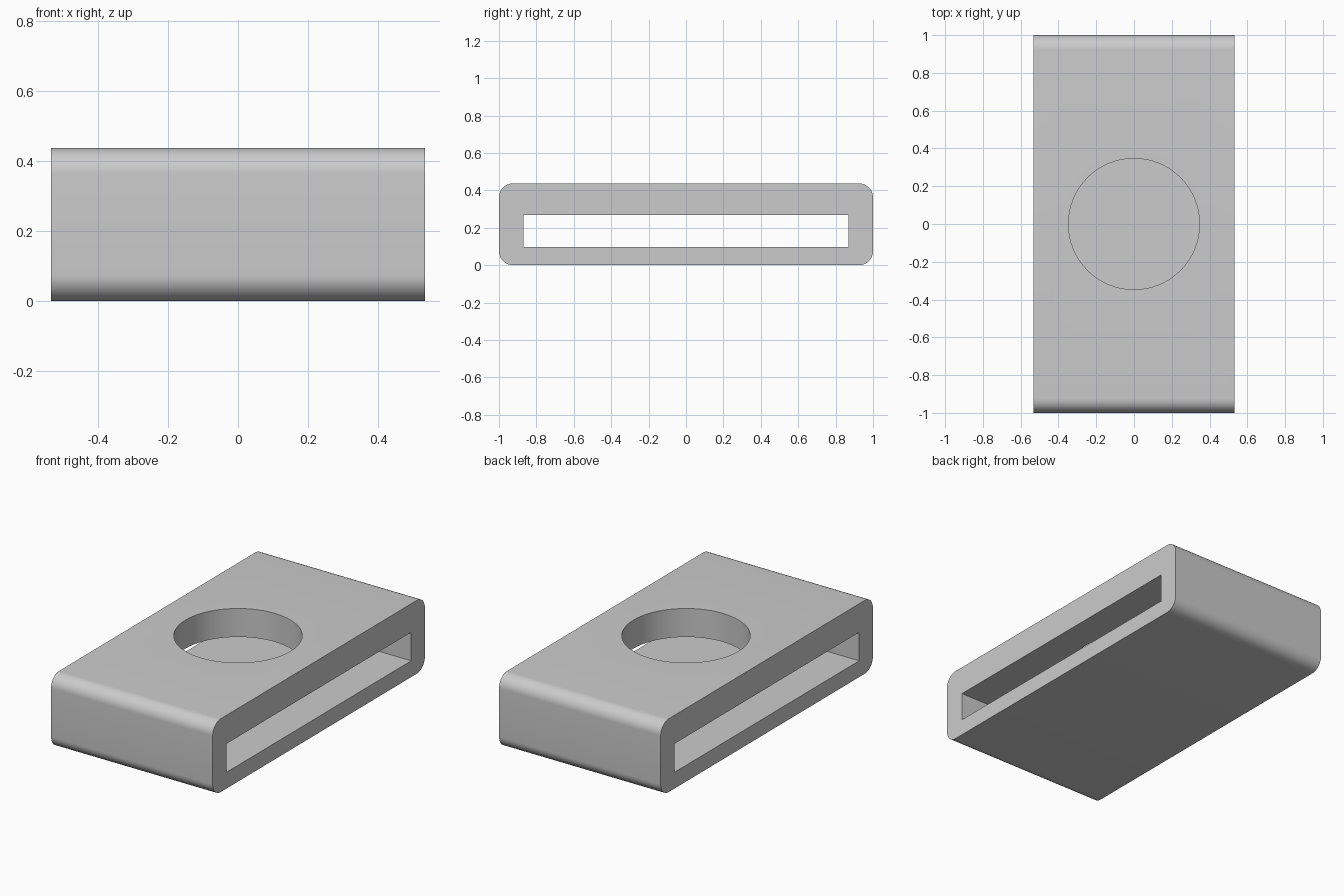
import bpy
import bmesh
import math
from mathutils import Matrix

HALF_X, HALF_Y, HEIGHT = 0.533, 1.0, 0.437
SLOT_Y, SLOT_LOW, SLOT_HIGH = 0.87, 0.097, 0.267
HOLE_RADIUS, CORNER = 0.347, 0.075

if "Cube" in bpy.data.objects:
    bpy.data.objects.remove(bpy.data.objects["Cube"], do_unlink=True)

grey = bpy.data.materials.new("plain grey")
grey.use_nodes = True
colour = (0.6, 0.6, 0.6, 1)
grey.diffuse_color = colour
grey.node_tree.nodes["Principled BSDF"].inputs["Base Color"].default_value = colour


def make_object(name, bm):
    mesh = bpy.data.meshes.new(name)
    bm.to_mesh(mesh)
    bm.free()
    mesh.materials.append(grey)
    obj = bpy.data.objects.new(name, mesh)
    bpy.context.collection.objects.link(obj)
    return obj


def box(half_x, half_y, low, high):
    bm = bmesh.new()
    bmesh.ops.create_cube(bm, size=1)
    bmesh.ops.scale(bm, vec=(2 * half_x, 2 * half_y, high - low), verts=bm.verts)
    bmesh.ops.translate(bm, vec=(0, 0, (low + high) / 2), verts=bm.verts)
    return bm


# Body with its four long corners rounded
bm = box(HALF_X, HALF_Y, 0, HEIGHT)
long_edges = [e for e in bm.edges
              if abs(e.verts[0].co.x - e.verts[1].co.x) > HALF_X]
bmesh.ops.bevel(bm, geom=long_edges, offset=CORNER, segments=12,
                profile=0.5, affect='EDGES')
body = make_object("slotted_block", bm)

# Slot running right through from side to side
slot = make_object("slot_cutter", box(HALF_X + 0.2, SLOT_Y, SLOT_LOW, SLOT_HIGH))

# Round hole from the top face down into the slot
bm = bmesh.new()
bottom = (SLOT_LOW + SLOT_HIGH) / 2
top = HEIGHT + 0.1
bmesh.ops.create_cone(bm, cap_ends=True, segments=64, radius1=HOLE_RADIUS,
                      radius2=HOLE_RADIUS, depth=top - bottom,
                      matrix=Matrix.Translation((0, 0, (top + bottom) / 2)))
hole = make_object("hole_cutter", bm)

bpy.context.view_layer.objects.active = body
for cutter in (slot, hole):
    mod = body.modifiers.new(cutter.name, 'BOOLEAN')
    mod.operation = 'DIFFERENCE'
    mod.solver = 'EXACT'
    mod.object = cutter
    bpy.ops.object.modifier_apply(modifier=mod.name)
    bpy.data.objects.remove(cutter, do_unlink=True)

# Smooth the rounded corners and the hole wall, keep other edges sharp
bpy.ops.object.select_all(action='DESELECT')
body.select_set(True)
bpy.ops.object.shade_smooth_by_angle(angle=math.radians(30))
